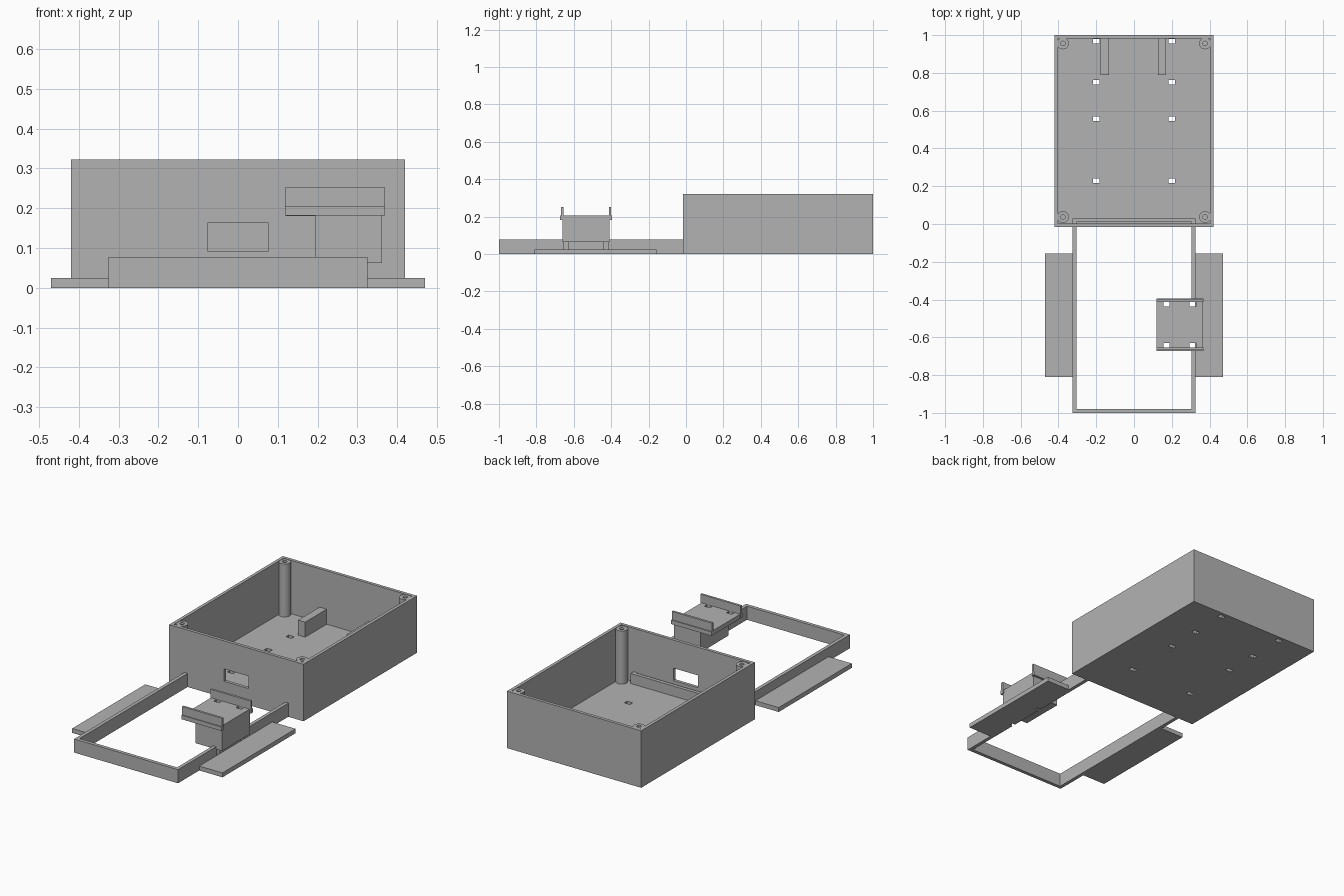
import bpy

if "Cube" in bpy.data.objects:
    bpy.data.objects.remove(bpy.data.objects["Cube"], do_unlink=True)

grey = bpy.data.materials.new("plain_grey")
grey.use_nodes = True
COLOUR = (0.45, 0.45, 0.45, 1)
grey.diffuse_color = COLOUR
grey.node_tree.nodes["Principled BSDF"].inputs["Base Color"].default_value = COLOUR


def block(name, x, y, z):
    """Box spanning the three (low, high) ranges."""
    bpy.ops.mesh.primitive_cube_add(size=1)
    ob = bpy.context.object
    ob.name = name
    for v in ob.data.vertices:
        for i, (lo, hi) in enumerate((x, y, z)):
            v.co[i] = lo if v.co[i] < 0 else hi
    ob.data.materials.append(grey)
    return ob


def rod(name, x, y, z, radius):
    bpy.ops.mesh.primitive_cylinder_add(
        vertices=32, radius=radius, depth=z[1] - z[0], location=(x, y, sum(z) / 2))
    ob = bpy.context.object
    ob.name = name
    ob.data.materials.append(grey)
    return ob


def cut(target, *cutters):
    """Subtract each cutter and discard it."""
    for cutter in cutters:
        cutter.hide_render = True
        mod = target.modifiers.new("cut", 'BOOLEAN')
        mod.operation = 'DIFFERENCE'
        mod.solver = 'EXACT'
        mod.object = cutter
        bpy.context.view_layer.objects.active = target
        bpy.ops.object.modifier_apply(modifier=mod.name)
        bpy.data.objects.remove(cutter, do_unlink=True)


# Open enclosure with front window and floor slots
WALL, TOP, RAIL_TOP = 0.018, 0.322, 0.077
case = block("enclosure", (-0.42, 0.42), (-0.015, 1), (0, TOP))
cut(case,
    block("cavity", (-0.42 + WALL, 0.42 - WALL), (0.003, 1 - WALL), (0.02, 0.5)),
    block("window", (-0.077, 0.077), (-0.1, 0.1), (0.093, 0.163)))
for x in (-0.2, 0.2):
    for y in (0.968, 0.751, 0.556, 0.228):
        cut(case, block("floor_slot", (x - 0.018, x + 0.018),
                        (y - 0.012, y + 0.012), (-0.1, 0.1)))

# Corner screw posts
for x in (-0.376, 0.376):
    for y in (0.037, 0.956):
        post = rod("screw_post", x, y, (0.01, TOP - 0.002), 0.031)
        cut(post, rod("screw_hole", x, y, (0.15, 0.5), 0.012))
        bpy.context.view_layer.objects.active = post
        post.select_set(True)
        bpy.ops.object.shade_smooth_by_angle()

# Ribs at the back of the floor
for x in (-0.155, 0.148):
    block("floor_rib", (x - 0.022, x + 0.022), (0.79, 0.99), (0.01, 0.105))

# Rectangular frame running out of the front, with side flanges
frame = block("frame", (-0.325, 0.325), (-1, 0.03), (0, RAIL_TOP))
cut(frame, block("frame_opening", (-0.305, 0.305), (-0.98, 0.01), (-0.1, 0.2)))
for side in (-1, 1):
    block("side_flange", sorted((side * 0.324, side * 0.47)), (-0.81, -0.157), (0, 0.025))

# Bracket straddling the left rail
MID = -0.534
body = block("bracket_body", (0.195, 0.362), (MID - 0.126, MID + 0.126), (0.063, 0.19))
plate = block("bracket_plate", (0.12, 0.362), (MID - 0.126, MID + 0.126), (0.18, 0.205))
for side in (-1, 1):
    def span(a, b):
        return sorted((MID + side * a, MID + side * b))
    block("bracket_lip", (0.118, 0.369), span(0.121, 0.134), (0.182, 0.252))
    block("bracket_lip_foot", (0.118, 0.369), span(0.121, 0.139), (0.182, 0.205))
    # Strap slots pass down through plate, body and rail
    for x, parts in ((0.172, (plate,)), (0.31, (plate, body, frame))):
        for part in parts:
            cut(part, block("strap_slot", (x - 0.017, x + 0.017),
                            span(0.096, 0.12), (-0.1, 0.4)))
